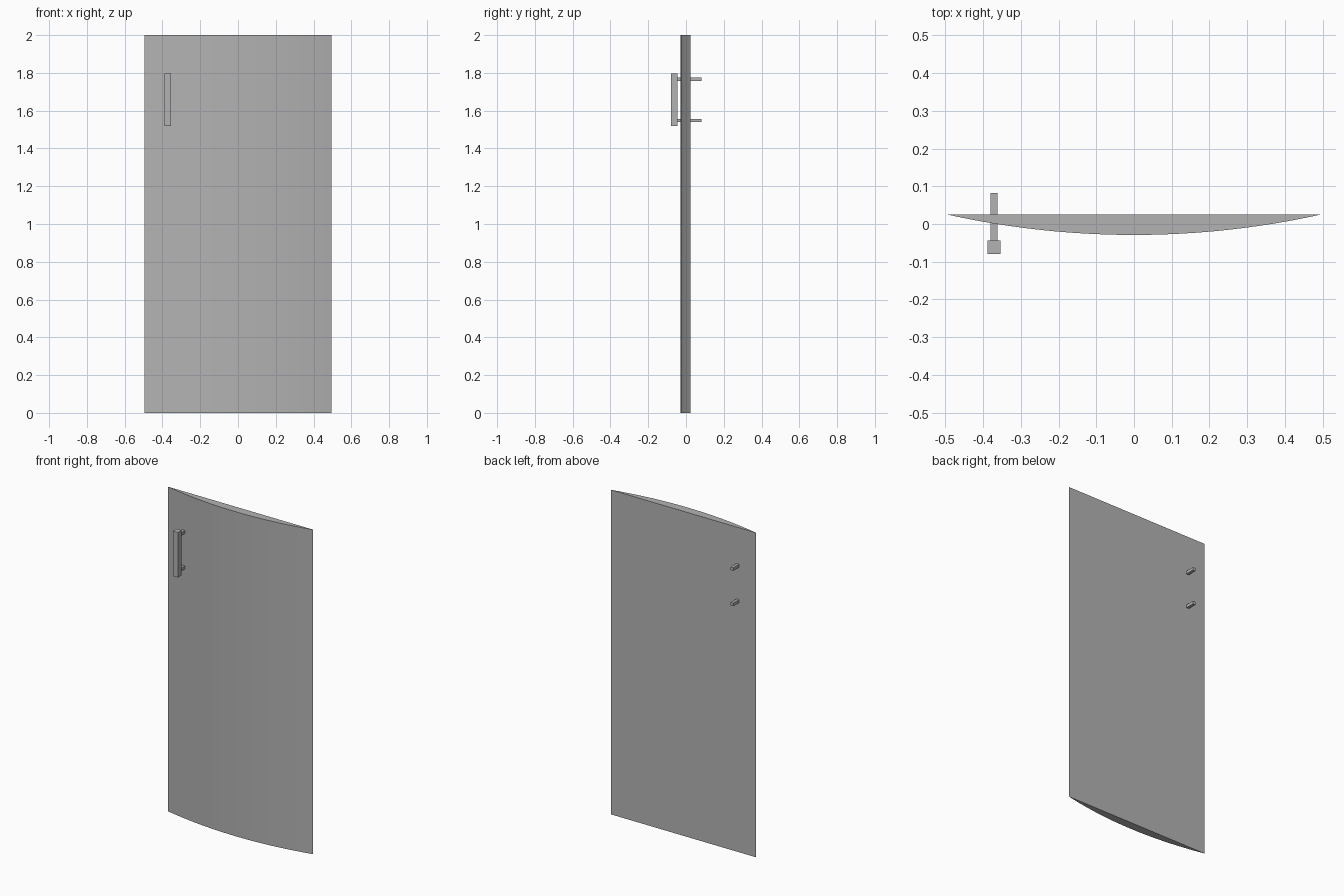
import bpy, bmesh, math

cube = bpy.data.objects.get("Cube")
if cube:
    bpy.data.objects.remove(cube, do_unlink=True)

# Single grey finish
grey = bpy.data.materials.new("plain grey")
grey.use_nodes = True
COLOUR = (0.45, 0.45, 0.45, 1)
grey.diffuse_color = COLOUR
grey.node_tree.nodes["Principled BSDF"].inputs["Base Color"].default_value = COLOUR


def add_object(name, bm):
    bmesh.ops.recalc_face_normals(bm, faces=bm.faces)
    mesh = bpy.data.meshes.new(name)
    bm.to_mesh(mesh)
    bm.free()
    mesh.materials.append(grey)
    obj = bpy.data.objects.new(name, mesh)
    bpy.context.collection.objects.link(obj)
    return obj


def add_box(name, low, high):
    bm = bmesh.new()
    bmesh.ops.create_cube(bm, size=1)
    for v in bm.verts:
        v.co = [(a + b) / 2 + c * (b - a) for a, b, c in zip(low, high, v.co)]
    return add_object(name, bm)


# Door panel: flat back, front bowed along a circular arc
HALF_W, BACK, BULGE, HEIGHT, STEPS = 0.495, 0.025, 0.054, 2.0, 24
radius = (HALF_W ** 2 + BULGE ** 2) / (2 * BULGE)
half_angle = math.asin(HALF_W / radius)
centre_y = BACK - BULGE + radius
bm = bmesh.new()
outline = []
for i in range(STEPS + 1):
    a = half_angle * (2 * i / STEPS - 1)
    outline.append(bm.verts.new((radius * math.sin(a), centre_y - radius * math.cos(a), 0)))
base = bm.faces.new(outline)
top = bmesh.ops.extrude_face_region(bm, geom=[base])["geom"]
bmesh.ops.translate(bm, vec=(0, 0, HEIGHT),
                    verts=[g for g in top if isinstance(g, bmesh.types.BMVert)])
panel = add_object("door_panel", bm)
bpy.context.view_layer.objects.active = panel
panel.select_set(True)
bpy.ops.object.shade_smooth_by_angle(angle=math.radians(8))

# Handle: square upright bar on two pins that pass through the panel
HX, HZ = -0.371, 1.657
add_box("handle_bar", (HX - 0.0175, -0.08, HZ - 0.139), (HX + 0.0175, -0.044, HZ + 0.139))
for name, side in (("upper", 1), ("lower", -1)):
    z = HZ + side * 0.109
    add_box(f"{name}_handle_pin", (HX - 0.0092, -0.046, z - 0.0092),
            (HX + 0.0092, 0.082, z + 0.0092))
